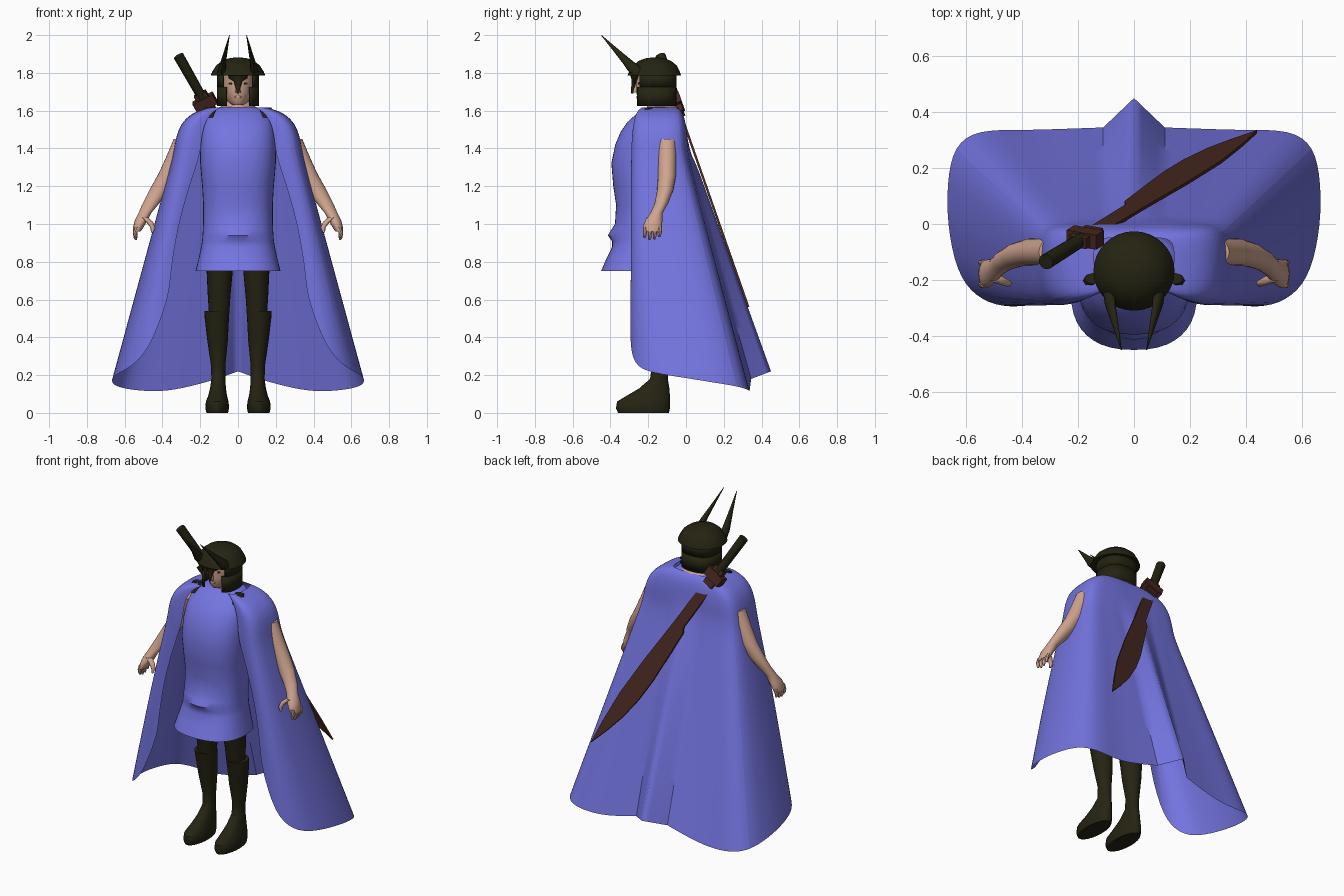
import bpy, bmesh, math
from mathutils import Vector


def material(name, col):
    m = bpy.data.materials.new(name)
    m.diffuse_color = (*col, 1)
    return m


BLUE = material("cloth blue", (0.175, 0.175, 0.75))
DARK = material("dark olive", (0.018, 0.017, 0.006))
SKIN = material("skin", (0.62, 0.37, 0.27))
BROWN = material("brown blade", (0.062, 0.021, 0.014))


def finish(name, bm, mat, mirror=False, angle=40, subsurf=0, normals=True):
    """Turn a bmesh into a named, coloured, smooth-shaded object."""
    if normals:
        bmesh.ops.recalc_face_normals(bm, faces=bm.faces)
    me = bpy.data.meshes.new(name)
    bm.to_mesh(me)
    bm.free()
    me.materials.append(mat)
    ob = bpy.data.objects.new(name, me)
    bpy.context.collection.objects.link(ob)
    bpy.ops.object.select_all(action='DESELECT')
    ob.select_set(True)
    bpy.context.view_layer.objects.active = ob
    bpy.ops.object.shade_smooth_by_angle(angle=math.radians(angle))
    if mirror:
        ob.modifiers.new("mirror", 'MIRROR')
    if subsurf:
        mod = ob.modifiers.new("smooth", 'SUBSURF')
        mod.levels = mod.render_levels = subsurf
    return ob


def loft_bm(rings, n=24, power=2.0, caps=(True, True), arc=None):
    """Stack horizontal superellipse rings (x, y, z, rx, ry); arc leaves a gap at the front."""
    bm = bmesh.new()
    rows = []
    for x, y, z, rx, ry in rings:
        row = []
        for i in range(n):
            if arc is None:
                a = 2 * math.pi * i / n
            else:
                a = -math.pi / 2 + arc + (2 * math.pi - 2 * arc) * i / (n - 1)
            c, s = math.cos(a), math.sin(a)
            px = math.copysign(abs(c) ** (2 / power), c)
            py = math.copysign(abs(s) ** (2 / power), s)
            row.append(bm.verts.new((x + rx * px, y + ry * py, z)))
        rows.append(row)
    for r0, r1 in zip(rows, rows[1:]):
        for i in range(n if arc is None else n - 1):
            j = (i + 1) % n
            bm.faces.new((r0[i], r0[j], r1[j], r1[i]))
    if arc is None:
        if caps[0]:
            bm.faces.new(rows[0][::-1])
        if caps[1]:
            bm.faces.new(rows[-1])
    return bm


def loft(name, rings, mat, mirror=False, angle=40, **kw):
    return finish(name, loft_bm(rings, **kw), mat, mirror, angle)


# legs, boots and feet
loft("leg", [(0.095, -0.18, 0.85, 0.075, 0.085), (0.097, -0.18, 0.75, 0.069, 0.08),
             (0.10, -0.17, 0.62, 0.06, 0.065), (0.10, -0.165, 0.5, 0.052, 0.055)], DARK, mirror=True)
loft("boot", [(0.112, -0.165, 0.54, 0.066, 0.068), (0.112, -0.16, 0.50, 0.064, 0.066),
              (0.108, -0.15, 0.38, 0.054, 0.058), (0.105, -0.14, 0.25, 0.038, 0.042),
              (0.104, -0.143, 0.18, 0.037, 0.047), (0.106, -0.168, 0.13, 0.042, 0.08),
              (0.108, -0.20, 0.09, 0.05, 0.115), (0.11, -0.225, 0.06, 0.06, 0.14),
              (0.11, -0.228, 0.025, 0.063, 0.143), (0.11, -0.225, 0.0, 0.057, 0.135)], DARK, mirror=True)

# tunic: (z, half width, front y, back y), with a cloth fold over the hips
profile = [(0.75, 0.225, -0.45, -0.04), (0.82, 0.208, -0.42, -0.05), (0.88, 0.195, -0.39, -0.06),
           (0.91, 0.19, -0.385, -0.06), (0.94, 0.188, -0.385, -0.06), (0.97, 0.186, -0.38, -0.06),
           (1.0, 0.185, -0.375, -0.06), (1.1, 0.184, -0.37, -0.05), (1.2, 0.19, -0.385, -0.04),
           (1.32, 0.20, -0.395, -0.03), (1.42, 0.20, -0.375, -0.03), (1.49, 0.195, -0.345, -0.03),
           (1.54, 0.185, -0.31, -0.03), (1.585, 0.16, -0.26, -0.04), (1.61, 0.13, -0.225, -0.05),
           (1.62, 0.09, -0.20, -0.06)]
bm = loft_bm([(0, (f + b) / 2, z, w, (b - f) / 2) for z, w, f, b in profile], n=40,
             power=2.4, caps=(False, True))
for v in bm.verts:
    if v.co.y < -0.25:
        v.co.y -= 0.03 * math.exp(-(v.co.x / 0.09) ** 2 - ((v.co.z - 0.945) / 0.03) ** 2)
finish("tunic", bm, BLUE)

# cloak: each column runs from the shoulder section to its own hem point
top = [(0.20, -0.28), (0.26, -0.295), (0.31, -0.28), (0.335, -0.23), (0.342, -0.14), (0.342, -0.07),
       (0.325, -0.02), (0.28, 0.0), (0.22, 0.005), (0.16, 0.01), (0.11, 0.01), (0, 0.035)]
hem = [(0.37, -0.29, 0.60), (0.47, -0.30, 0.33), (0.57, -0.26, 0.24), (0.635, -0.17, 0.21),
       (0.668, 0, 0.185), (0.668, 0.15, 0.16), (0.645, 0.28, 0.14), (0.56, 0.338, 0.12),
       (0.40, 0.335, 0.11), (0.25, 0.34, 0.14), (0.11, 0.345, 0.18), (0, 0.45, 0.22)]
mantle = [(1.617, 0.42, 0.62), (1.605, 0.58, 0.74), (1.58, 0.74, 0.84), (1.53, 0.89, 0.93),
          (1.45, 0.97, 0.98)]
STEPS = 8
bm = bmesh.new()
crease = bm.edges.layers.float.new("crease_edge")
rows = [[bm.verts.new((x * sx, -0.14 + (min(y, 0.01) + 0.14) * sy, z)) for x, y in top]
        for z, sx, sy in mantle]
for k in range(STEPS + 1):
    t = k / STEPS
    row = []
    for i, (a, b) in enumerate(zip(top, hem)):
        p = Vector((*a, 1.37)).lerp(Vector(b), t)
        p.x += max(0, 3 - i) / 3 * 0.03 * math.sin(math.pi * t)
        row.append(bm.verts.new(p))
    rows.append(row)
for r0, r1 in zip(rows, rows[1:]):
    for i in range(len(top) - 1):
        bm.faces.new((r0[i], r1[i], r1[i + 1], r0[i + 1]))
for r0, r1 in zip(rows[5:], rows[6:]):          # sharp pleat down the back
    for i in (10, 11):
        bm.edges.get((r0[i], r1[i]))[crease] = 1.0
finish("cloak", bm, BLUE, mirror=True, angle=35, subsurf=2, normals=False)

# dark shoulder straps showing through the cloak
loft("shoulder_strap", [(0.155, -0.225, 1.565, 0.035, 0.03), (0.153, -0.21, 1.595, 0.036, 0.028),
                        (0.148, -0.195, 1.617, 0.028, 0.02)], DARK, mirror=True, n=8)

# arms, hands and fingers
loft("arm", [(0.29, -0.10, 1.45, 0.05, 0.05), (0.335, -0.10, 1.34, 0.052, 0.048),
             (0.37, -0.10, 1.26, 0.054, 0.048), (0.415, -0.11, 1.18, 0.054, 0.043),
             (0.46, -0.13, 1.11, 0.044, 0.036), (0.492, -0.155, 1.06, 0.034, 0.032),
             (0.512, -0.17, 1.02, 0.034, 0.045), (0.527, -0.178, 0.985, 0.028, 0.05),
             (0.536, -0.18, 0.96, 0.02, 0.046)], SKIN, mirror=True, n=20)
for i in range(4):
    y = -0.217 + i * 0.026
    zt = (0.925, 0.915, 0.918, 0.93)[i]
    loft("finger", [(0.534, y, 0.985, 0.014, 0.012), (0.545, y, 0.955, 0.012, 0.011),
                    (0.543, y - 0.002, zt + 0.012, 0.010, 0.009), (0.54, y - 0.003, zt, 0.005, 0.005)],
         SKIN, mirror=True, n=8)
loft("thumb", [(0.50, -0.19, 1.035, 0.022, 0.018), (0.467, -0.205, 1.01, 0.018, 0.014),
               (0.45, -0.212, 0.98, 0.013, 0.012), (0.455, -0.215, 0.955, 0.006, 0.006)],
     SKIN, mirror=True, n=10)

# neck and head
loft("neck", [(0, -0.13, 1.55, 0.12, 0.09), (0, -0.125, 1.612, 0.105, 0.085),
              (0, -0.13, 1.635, 0.075, 0.07), (0, -0.14, 1.70, 0.062, 0.065)], SKIN)
loft("head", [(0, -0.19, 1.63, 0.03, 0.05), (0, -0.175, 1.65, 0.055, 0.08),
              (0, -0.165, 1.70, 0.075, 0.098), (0, -0.165, 1.75, 0.08, 0.099),
              (0, -0.165, 1.81, 0.08, 0.095)], SKIN)
loft("nose", [(0, -0.27, 1.695, 0.016, 0.012), (0, -0.268, 1.72, 0.010, 0.012),
              (0, -0.26, 1.75, 0.007, 0.008)], SKIN, n=8)
loft("lips", [(0, -0.252, 1.664, 0.015, 0.009), (0, -0.256, 1.672, 0.02, 0.008),
              (0, -0.255, 1.678, 0.012, 0.007)], SKIN, n=10)
loft("eye", [(0.037, -0.251, 1.738, 0.01, 0.004), (0.037, -0.251, 1.744, 0.015, 0.004),
             (0.037, -0.25, 1.749, 0.01, 0.004)], DARK, mirror=True, n=8)

# helmet: dome, neck and cheek guard, nose guard, horns
loft("helmet_dome", [(0, -0.165, 1.79, 0.10, 0.10), (0, -0.168, 1.785, 0.145, 0.142),
                     (0, -0.167, 1.805, 0.137, 0.135), (0, -0.165, 1.84, 0.115, 0.115),
                     (0, -0.165, 1.863, 0.085, 0.087), (0, -0.165, 1.877, 0.05, 0.05),
                     (0, -0.165, 1.882, 0.012, 0.012)], DARK, n=32)
for nm, z0, z1, arc in (("cheek_guard", 1.625, 1.725, 0.50), ("brow_guard", 1.725, 1.80, 0.72)):
    guard = loft(nm, [(0, -0.16, z0, 0.106, 0.104), (0, -0.16, z1, 0.106, 0.104)], DARK,
                 n=36, power=2.6, arc=arc)
    mod = guard.modifiers.new("thickness", 'SOLIDIFY')
    mod.thickness = 0.01
    mod.offset = 0
loft("nose_guard", [(0, -0.284, 1.69, 0.004, 0.006), (0, -0.28, 1.725, 0.014, 0.01),
                    (0, -0.274, 1.755, 0.022, 0.014), (0, -0.27, 1.772, 0.05, 0.02),
                    (0, -0.27, 1.80, 0.055, 0.03)], DARK, n=12)
loft("horn", [(0.09, -0.23, 1.785, 0.022, 0.05), (0.086, -0.265, 1.815, 0.021, 0.045),
              (0.08, -0.30, 1.85, 0.016, 0.034), (0.066, -0.36, 1.91, 0.010, 0.02),
              (0.045, -0.449, 2.0, 0.0015, 0.002)], DARK, mirror=True, n=12)

# sword slung across the back, in a frame of axis d, width w and normal n
tip, pommel = Vector((0.44, 0.33, 0.56)), Vector((-0.315, -0.135, 1.89))
d = (pommel - tip).normalized()
n = Vector((0, d.z, -d.y)).normalized()
w = n.cross(d)
length = (pommel - tip).length


def prism(name, outline, thick, mat):
    """Extrude an outline of (along, across) points through the sword plane."""
    bm = bmesh.new()
    a = [bm.verts.new(tip + d * s + w * u + n * thick / 2) for s, u in outline]
    b = [bm.verts.new(tip + d * s + w * u - n * thick / 2) for s, u in outline]
    bm.faces.new(a)
    bm.faces.new(b[::-1])
    for i in range(len(a)):
        j = (i + 1) % len(a)
        bm.faces.new((a[i], b[i], b[j], a[j]))
    return finish(name, bm, mat, angle=20)


prism("blade", [(0, 0), (0.12, -0.035), (0.25, -0.065), (0.40, -0.082), (0.55, -0.083), (0.72, -0.07),
                (0.90, -0.055), (0.93, -0.035), (1.29, -0.033), (1.29, 0.033), (0.9, 0.036),
                (0.6, 0.044), (0.35, 0.042), (0.15, 0.022)], 0.012, BROWN)
prism("guard", [(1.27, -0.06), (1.33, -0.06), (1.33, 0.06), (1.27, 0.06)], 0.055, BROWN)
prism("guard_collar", [(1.23, -0.035), (1.36, -0.035), (1.36, 0.035), (1.23, 0.035)], 0.04, BROWN)
prism_grip = bmesh.new()
bmesh.ops.create_cone(prism_grip, cap_ends=True, segments=16, radius1=0.025, radius2=0.028, depth=0.27)
grip = finish("grip", prism_grip, DARK)
grip.rotation_euler = d.to_track_quat('Z', 'Y').to_euler()
grip.location = tip + d * (length - 0.135)
